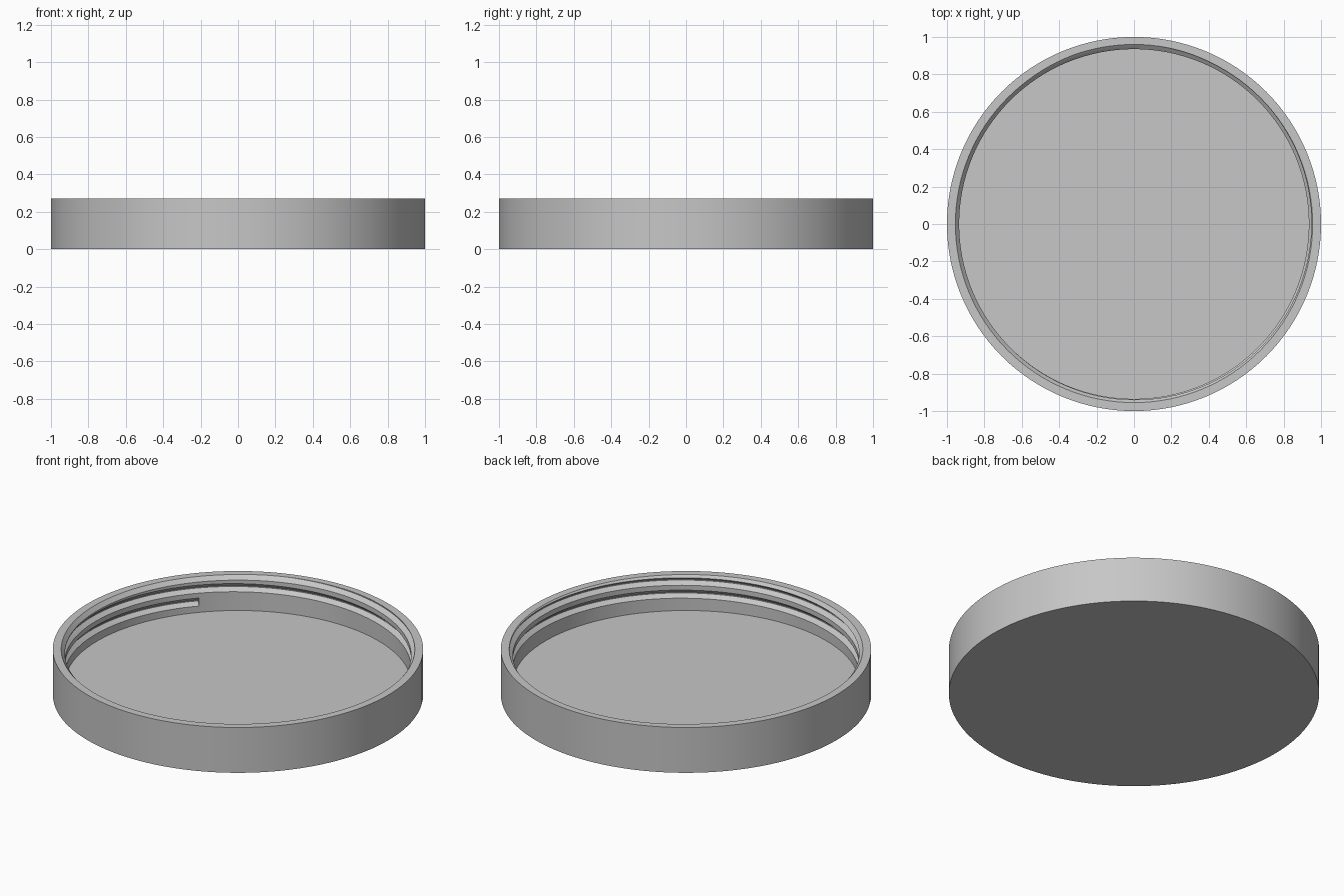
import bpy, bmesh, math

if "Cube" in bpy.data.objects:
    bpy.data.objects.remove(bpy.data.objects["Cube"])

SEG = 128
HEIGHT, FLOOR_Z = 0.27, 0.065
BORE, GROOVE = 0.935, 0.96          # inner wall radius, thread root radius
PITCH, START = 0.077, math.radians(138)

grey = bpy.data.materials.new("light_grey")
grey.diffuse_color = (0.57, 0.57, 0.57, 1)
grey.use_nodes = True
grey.node_tree.nodes["Principled BSDF"].inputs["Base Color"].default_value = grey.diffuse_color


def make_object(name, bm):
    bmesh.ops.recalc_face_normals(bm, faces=bm.faces)
    me = bpy.data.meshes.new(name)
    bm.to_mesh(me)
    bm.free()
    me.materials.append(grey)
    ob = bpy.data.objects.new(name, me)
    bpy.context.collection.objects.link(ob)
    return ob


def ring(bm, profile, angle, lift=0.0):
    return [bm.verts.new((r * math.cos(angle), r * math.sin(angle), z + lift))
            for r, z in profile]


def bridge(bm, a, b, closed):
    n = len(a)
    for i in range(n if closed else n - 1):
        j = (i + 1) % n
        bm.faces.new((a[i], b[i], b[j], a[j]))


# Lid: base disc, outer wall, chamfered rim, bore and floor
bm = bmesh.new()
profile = [(1, 0), (1, HEIGHT), (0.955, HEIGHT), (BORE, 0.246), (BORE, FLOOR_Z)]
rings = [ring(bm, profile, 2 * math.pi * i / SEG) for i in range(SEG)]
for i in range(SEG):
    bridge(bm, rings[i], rings[(i + 1) % SEG], False)
bm.faces.new([r[0] for r in rings])
bm.faces.new([r[-1] for r in rings])
lid = make_object("screw_lid", bm)

# Helical V-shaped cutter for the internal thread, running out through the rim
bm = bmesh.new()
section = [(0.926, 0.0955), (GROOVE, 0.122), (GROOVE, 0.128), (0.926, 0.159)]
steps = int(2.2 * SEG)
turns = [ring(bm, section, START + 2 * math.pi * i / SEG, PITCH * i / SEG)
         for i in range(steps + 1)]
for a, b in zip(turns, turns[1:]):
    bridge(bm, a, b, True)
bm.faces.new(turns[0])
bm.faces.new(turns[-1])
cutter = make_object("thread_cutter", bm)
cutter.hide_render = True

# Cut the thread into the bore
mod = lid.modifiers.new("thread", 'BOOLEAN')
mod.operation = 'DIFFERENCE'
mod.solver = 'EXACT'
mod.object = cutter
bpy.context.view_layer.objects.active = lid
lid.select_set(True)
cutter.select_set(False)
bpy.ops.object.modifier_apply(modifier=mod.name)
bpy.data.objects.remove(cutter, do_unlink=True)
bpy.ops.object.shade_smooth_by_angle(angle=math.radians(25))
